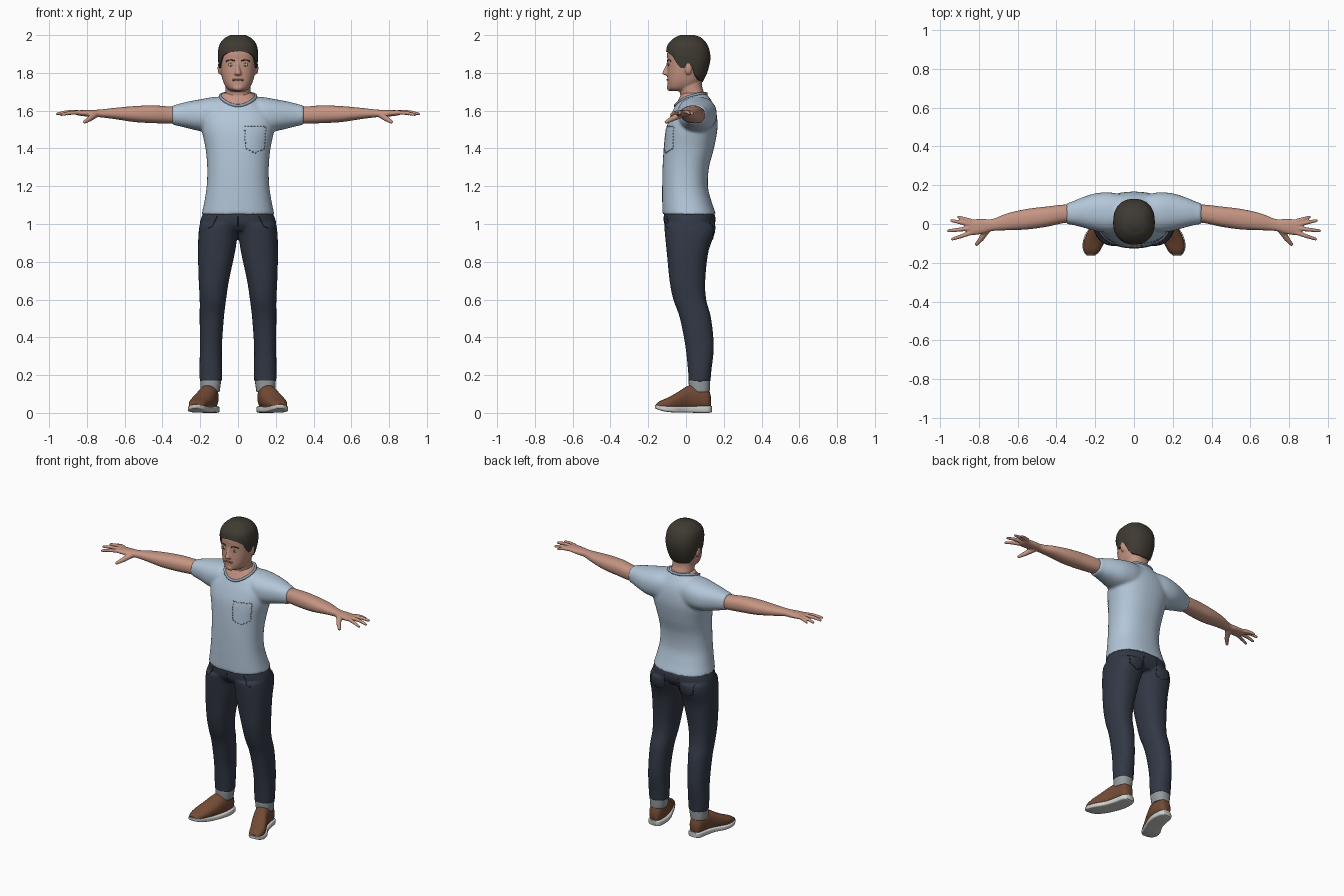
import bpy, bmesh, math
from mathutils import Vector, Matrix

if "Cube" in bpy.data.objects:
    bpy.data.objects.remove(bpy.data.objects["Cube"])

def material(name, *c):
    m = bpy.data.materials.new(name)
    m.diffuse_color = (*c, 1)
    m.use_nodes = True
    m.node_tree.nodes["Principled BSDF"].inputs["Base Color"].default_value = m.diffuse_color
    return m

SKIN = material("skin", .56, .30, .225)
LIP = material("lip", .36, .15, .12)
HAIR = material("dark_hair", .05, .043, .032)
SHIRT = material("pale_blue", .45, .565, .69)
TRIM = material("blue_grey_trim", .27, .35, .44)
DENIM = material("denim", .032, .04, .06)
SEAM = material("dark_seam", .012, .015, .022)
CUFF = material("cuff_grey", .30, .33, .34)
LEATHER = material("brown_leather", .17, .07, .035)
SOLE = material("sole_white", .62, .62, .60)

def smooth_rows(rows, n=6):
    """Catmull-Rom resampling of a list of equal-length tuples."""
    out = []
    for i in range(len(rows) - 1):
        p = [rows[max(0, min(len(rows) - 1, i + k))] for k in (-1, 0, 1, 2)]
        for s in range(n):
            t = s / n
            out.append([.5 * (2*b + (c-a)*t + (2*a-5*b+4*c-d)*t*t + (3*b-a-3*c+d)*t**3)
                        for a, b, c, d in zip(*p)])
    return out + [list(rows[-1])]

def loft(bm, axis, rows, power=2.3, seg=40, n=6):
    """Closed body through rows (position, a_min, a_max, b_min, b_max)."""
    rings = []
    for pos, a0, a1, b0, b1 in smooth_rows(rows, n):
        ring = []
        for k in range(seg):
            c, s = math.cos(2*math.pi*k/seg), math.sin(2*math.pi*k/seg)
            a = (a0+a1)/2 + (a1-a0)/2 * math.copysign(abs(c)**(2/power), c)
            b = (b0+b1)/2 + (b1-b0)/2 * math.copysign(abs(s)**(2/power), s)
            ring.append(bm.verts.new({'X': (pos, a, b), 'Y': (a, pos, b), 'Z': (a, b, pos)}[axis]))
        rings.append(ring)
    for r, q in zip(rings, rings[1:]):
        for k in range(seg):
            bm.faces.new((r[k], r[(k+1) % seg], q[(k+1) % seg], q[k]))
    bm.faces.new(rings[0])
    bm.faces.new(rings[-1])

def ball(bm, loc, size):
    bmesh.ops.create_uvsphere(bm, u_segments=20, v_segments=12, radius=1,
                              matrix=Matrix.Translation(loc) @ Matrix.Diagonal((*size, 1)))

def rod(bm, p, q, r0, r1):
    """Tapered rod with a round tip."""
    p, q = Vector(p), Vector(q)
    rot = (q - p).to_track_quat('Z', 'Y').to_matrix().to_4x4()
    bmesh.ops.create_cone(bm, cap_ends=True, segments=14, radius1=r0, radius2=r1,
                          depth=(q-p).length, matrix=Matrix.Translation((p+q)/2) @ rot)
    ball(bm, q, (r1, r1, r1))

def finish(bm, name, mat, mirror=False, voxel=0, angle=50):
    bmesh.ops.recalc_face_normals(bm, faces=bm.faces)
    me = bpy.data.meshes.new(name)
    bm.to_mesh(me)
    bm.free()
    ob = bpy.data.objects.new(name, me)
    bpy.context.collection.objects.link(ob)
    if mirror:
        ob.modifiers.new("mirror", 'MIRROR').use_mirror_merge = False
    if voxel:
        m = ob.modifiers.new("blend", 'REMESH')
        m.mode, m.voxel_size = 'VOXEL', voxel
        m = ob.modifiers.new("relax", 'SMOOTH')
        m.factor, m.iterations = .5, 4
    dg = bpy.context.evaluated_depsgraph_get()
    ob.data = bpy.data.meshes.new_from_object(ob.evaluated_get(dg))
    ob.modifiers.clear()
    ob.data.materials.clear()
    ob.data.materials.append(mat)
    bpy.ops.object.select_all(action='DESELECT')
    ob.select_set(True)
    bpy.context.view_layer.objects.active = ob
    bpy.ops.object.shade_smooth_by_angle(angle=math.radians(angle))
    bpy.context.view_layer.update()
    return ob

def strip(name, lines, r, mat, cyclic=False):
    """Thin round cord along each line of points."""
    cu = bpy.data.curves.new(name, 'CURVE')
    cu.dimensions, cu.bevel_depth, cu.bevel_resolution, cu.use_fill_caps = '3D', r, 2, True
    for pts in lines:
        sp = cu.splines.new('POLY')
        sp.points.add(len(pts) - 1)
        for v, p in zip(sp.points, pts):
            v.co = (*p, 1)
        sp.use_cyclic_u = cyclic
    cu.materials.append(mat)
    bpy.context.collection.objects.link(bpy.data.objects.new(name, cu))

def on_surface(ob, x, z, side=-1):
    hit, loc, _, _ = ob.ray_cast((x, side*2, z), (0, -side, 0))
    return loc if hit else Vector((x, 0, z))

def stitches(name, ob, corners, mat, side=-1, r=.0018, step=.008, dash=2, gap=1):
    """Dashed line through (x, z) corners, laid on a surface."""
    pts = []
    for (x0, z0), (x1, z1) in zip(corners, corners[1:]):
        n = max(2, int(math.hypot(x1-x0, z1-z0) / step))
        pts += [on_surface(ob, x0+(x1-x0)*i/n, z0+(z1-z0)*i/n, side) for i in range(n)]
    strip(name, [pts[i:i+dash] for i in range(0, len(pts)-dash+1, dash-1+gap)], r, mat)

# shirt: torso blended with one loft running sleeve to sleeve
bm = bmesh.new()
loft(bm, 'Z', [(1.05, -.193, .193, -.125, .16), (1.12, -.178, .178, -.126, .135), (1.2, -.166, .166, -.126, .116),
               (1.3, -.163, .163, -.124, .122), (1.4, -.172, .172, -.118, .148), (1.5, -.192, .192, -.106, .166),
               (1.57, -.19, .19, -.083, .164), (1.62, -.155, .155, -.06, .152), (1.66, -.112, .112, -.04, .13),
               (1.695, -.08, .08, -.022, .105)])
half = [(.06, -.035, .155, 1.49, 1.672), (.13, -.045, .163, 1.488, 1.672), (.2, -.035, .158, 1.492, 1.66),
        (.27, -.016, .136, 1.508, 1.647), (.32, -.004, .115, 1.52, 1.634), (.35, 0, .106, 1.525, 1.627)]
loft(bm, 'X', [(-p, *q) for p, *q in reversed(half)] + half)
shirt = finish(bm, "shirt", SHIRT, voxel=.009)

# neck opening: faces above the neckline are skin, edged by a collar band
def neckline(t):
    return 1.662 - .039*math.cos(t) + .017*(1 - math.cos(2*t))/2
shirt.data.materials.append(SKIN)
for f in shirt.data.polygons:
    x, y, z = f.center
    if abs(x) < .11 and z > neckline(math.atan2(x/.092, (.035-y)/.085)):
        f.material_index = 1
ring = []
for k in range(48):
    t = 2*math.pi*k/48
    p = Vector((.092*math.sin(t), .035-.085*math.cos(t), neckline(t)))
    ring.append(shirt.closest_point_on_mesh(p)[1])
strip("collar", [ring], .008, TRIM, True)
stitches("chest_pocket_stitching", shirt, [(.035, 1.515), (.148, 1.515), (.142, 1.40), (.09, 1.375),
                                           (.04, 1.40), (.035, 1.515)], TRIM, r=.003)

# jeans: hips and two legs blended
bm = bmesh.new()
loft(bm, 'Z', [(.965, -.16, .16, -.09, .13), (1.0, -.2, .2, -.113, .153), (1.04, -.192, .192, -.118, .155),
               (1.075, -.175, .175, -.115, .14)])
loft(bm, 'Z', [(.165, .086, .202, .014, .13), (.22, .084, .204, .011, .134), (.35, .085, .202, -.003, .147),
               (.5, .075, .203, -.032, .133), (.6, .063, .203, -.067, .107), (.7, .048, .208, -.087, .102),
               (.85, .016, .212, -.102, .118), (.95, 0, .209, -.112, .152), (1.0, -.02, .202, -.115, .156)])
jeans = finish(bm, "jeans", DENIM, mirror=True, voxel=.008)
for s in (-1, 1):
    stitches("back_pocket_seam", jeans, [(s*.05, 1.03), (s*.055, .94), (s*.1, .92), (s*.15, .945), (s*.155, 1.03)],
             SEAM, side=1, dash=4, gap=0)
    stitches("front_pocket_seam", jeans, [(s*.11, 1.04), (s*.135, .99), (s*.185, .965)], SEAM, dash=4, gap=0)
stitches("fly_seam", jeans, [(0, 1.04), (0, .98)], SEAM, dash=4, gap=0)

# rolled cuffs
bm = bmesh.new()
loft(bm, 'Z', [(.11, .1, .194, .022, .122), (.12, .096, .197, .017, .126), (.165, .09, .199, .014, .128),
               (.175, .09, .199, .016, .127)])
finish(bm, "cuffs", CUFF, mirror=True)

# shoes and soles, splayed outward
bm = bmesh.new()
loft(bm, 'Y', [(.132, .125, .165, .03, .085), (.115, .109, .186, .015, .13), (.06, .103, .199, .015, .15),
               (.01, .112, .213, .015, .143), (-.04, .13, .238, .015, .112), (-.09, .154, .258, .015, .084),
               (-.135, .176, .258, .02, .064), (-.158, .2, .245, .025, .048)])
finish(bm, "shoes", LEATHER, mirror=True)
bm = bmesh.new()
loft(bm, 'Y', [(.137, .12, .17, .004, .036), (.118, .103, .19, 0, .037), (.06, .098, .202, 0, .036),
               (0, .11, .22, .002, .034), (-.06, .136, .254, .002, .034), (-.11, .16, .266, .007, .037),
               (-.145, .18, .258, .016, .041), (-.165, .205, .242, .025, .043)], power=5)
finish(bm, "soles", SOLE, mirror=True)

# arms with hands
bm = bmesh.new()
loft(bm, 'X', [(.28, .012, .1, 1.532, 1.62), (.36, .005, .1, 1.532, 1.622), (.45, -.014, .09, 1.534, 1.628),
               (.55, -.028, .078, 1.54, 1.624), (.65, -.032, .056, 1.555, 1.615), (.73, -.036, .026, 1.565, 1.606),
               (.78, -.05, .026, 1.567, 1.604), (.84, -.058, .024, 1.574, 1.602), (.86, -.05, .018, 1.578, 1.6)])
for root, mid, tip in (((.84, .015, 1.59), (.875, .026, 1.59), (.905, .036, 1.582)),
                       ((.845, -.002, 1.592), (.9, .009, 1.592), (.94, .018, 1.583)),
                       ((.85, -.023, 1.592), (.91, -.03, 1.592), (.957, -.035, 1.583)),
                       ((.84, -.045, 1.59), (.89, -.063, 1.588), (.937, -.078, 1.579))):
    rod(bm, root, mid, .012, .0105)
    rod(bm, mid, tip, .0105, .008)
rod(bm, (.755, -.025, 1.58), (.787, -.075, 1.556), .019, .014)
rod(bm, (.787, -.075, 1.556), (.812, -.104, 1.54), .014, .0095)
finish(bm, "arms_and_hands", SKIN, mirror=True, voxel=.0045)

# head: skull, neck, nose and ears
skull = [(1.703, -.035, .035, -.078, .03), (1.718, -.058, .058, -.095, .055), (1.75, -.077, .077, -.099, .08),
         (1.79, -.088, .088, -.099, .1), (1.83, -.094, .094, -.098, .112), (1.87, -.097, .097, -.099, .119),
         (1.91, -.096, .096, -.099, .116), (1.95, -.086, .086, -.085, .1), (1.98, -.058, .058, -.052, .07),
         (1.992, -.03, .03, -.022, .037)]
bm = bmesh.new()
loft(bm, 'Z', skull)
loft(bm, 'Z', [(1.58, -.08, .08, -.03, .12), (1.68, -.069, .069, -.03, .1), (1.73, -.067, .067, -.04, .085),
               (1.78, -.067, .067, -.04, .085)])
loft(bm, 'Z', [(1.787, -.013, .013, -.108, -.07), (1.793, -.019, .019, -.124, -.07),
               (1.805, -.016, .016, -.123, -.07), (1.835, -.009, .009, -.109, -.07), (1.86, -.01, .01, -.1, -.07)])
ball(bm, (0, -.086, 1.722), (.028, .016, .018))
for s in (-1, 1):
    ball(bm, (s*.096, .012, 1.825), (.012, .02, .034))
head = finish(bm, "head", SKIN, voxel=.0045)

# hair shell over the skull, from the hairline up
dense = smooth_rows(skull, 12)
def skull_at(z):
    return min(dense, key=lambda r: abs(r[0]-z)) if z >= dense[-1][0] else next(
        [p + (q-p)*(z-a[0])/(b[0]-a[0]) for p, q in zip(a, b)]
        for a, b in zip(dense, dense[1:]) if a[0] <= z < b[0])
LINE = [(0, 1.915), (.5, 1.908), (.85, 1.89), (1.1, 1.85), (1.3, 1.825), (1.5, 1.828), (1.7, 1.845),
        (1.95, 1.79), (2.3, 1.763), (3.15, 1.752)]
def hairline(t):
    t = abs(t)
    return next(p[1] + (q[1]-p[1])*(t-p[0])/(q[0]-p[0]) for p, q in zip(LINE, LINE[1:]) if t <= q[0])
bm = bmesh.new()
rings, seg = [], 72
for j in range(22):
    s = max(0, j-1) / 20
    off = -.006 if j == 0 else .007 + .003*min(1, s*4)
    ring = []
    for k in range(seg):
        t = 2*math.pi*k/seg - math.pi
        z = hairline(t)
        z += (1.992 - z)*math.sin(s*math.pi/2)
        _, x0, x1, y0, y1 = skull_at(z)
        sx, sy = math.sin(t), -math.cos(t)
        ring.append(bm.verts.new((math.copysign(abs(sx)**.87, sx)*(x1+off),
                                  (y0+y1)/2 + math.copysign(abs(sy)**.87, sy)*((y1-y0)/2+off), z+.008*s)))
    rings.append(ring)
for r, q in zip(rings, rings[1:]):
    for k in range(seg):
        bm.faces.new((r[k], r[(k+1) % seg], q[(k+1) % seg], q[k]))
bm.faces.new(rings[-1])
finish(bm, "hair", HAIR, angle=60)

# face details: brows, eyes, lips
for s in (-1, 1):
    strip("brow", [[on_surface(head, s*x, z) for x, z in ((.018, 1.864), (.035, 1.869), (.05, 1.868), (.062, 1.861))]],
          .0035, HAIR)
    for name, mat, x, w, h, d in (("eye_rim", LIP, .037, .017, .0085, .003), ("eye_white", SOLE, .037, .013, .005, .0042),
                                  ("iris", HAIR, .037, .0055, .0055, .0055)):
        bm = bmesh.new()
        ball(bm, on_surface(head, s*x, 1.843), (w, d, h))
        finish(bm, name, mat)
strip("lips", [[on_surface(head, x*.007, 1.764 - .0004*abs(x)) for x in range(-4, 5)]], .0045, LIP)
